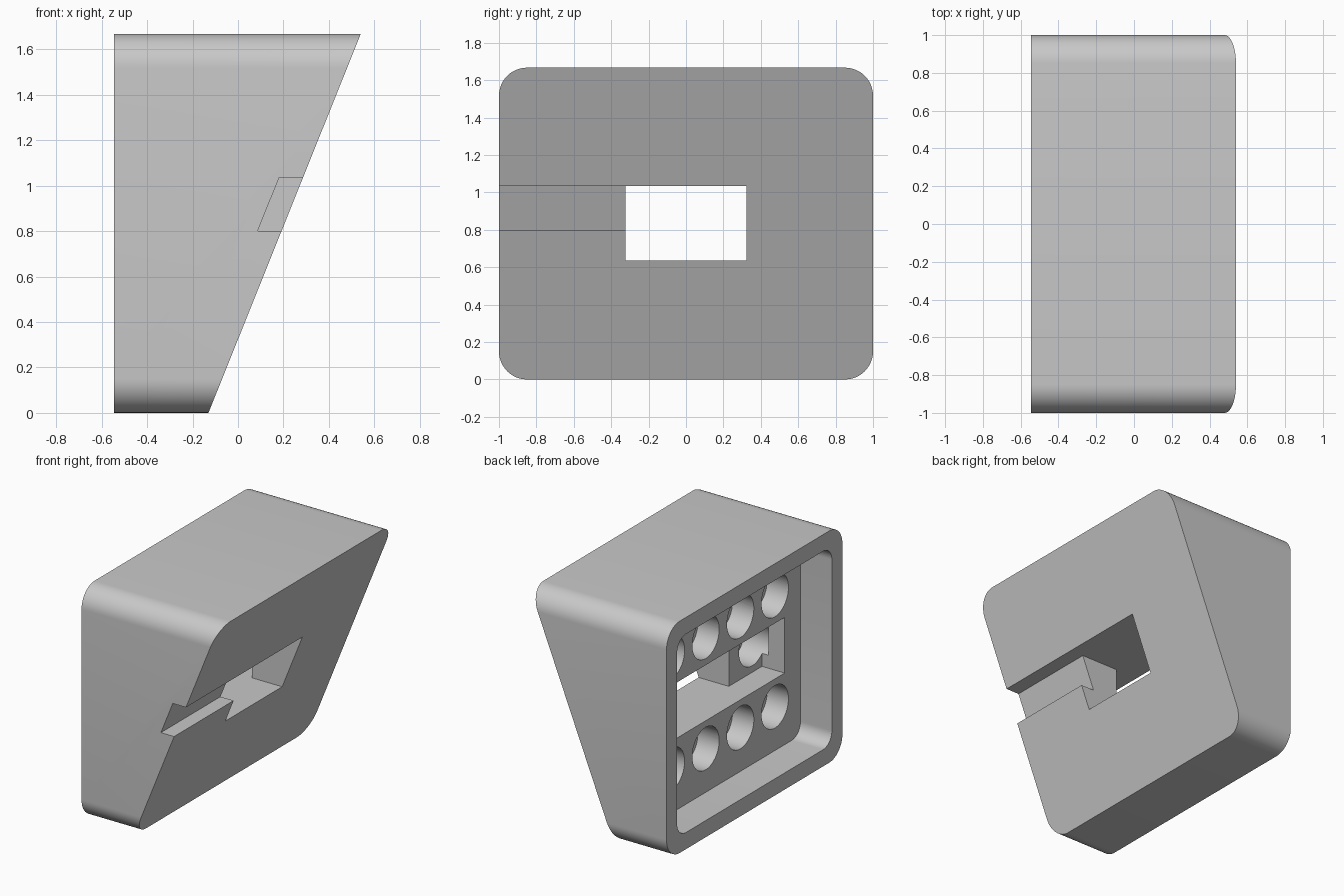
import bpy, bmesh
from math import sin, cos, pi, radians

cube = bpy.data.objects.get("Cube")
if cube:
    bpy.data.objects.remove(cube, do_unlink=True)

BACK = -0.545      # flat mounting face
HEIGHT = 1.667
MID = HEIGHT / 2
FLOOR = BACK + 0.25    # floor of the back recess
POCKET = FLOOR + 0.18  # floor of the middle pocket
HOLE_DEPTH = 0.17

grey = bpy.data.materials.new("plain grey")
grey.use_nodes = True
grey.diffuse_color = (0.58, 0.58, 0.58, 1)
grey.node_tree.nodes["Principled BSDF"].inputs["Base Color"].default_value = (0.58, 0.58, 0.58, 1)


def slant(z):
    """x of the sloping front face at height z"""
    return -0.13 + 0.67 * z / HEIGHT


def flat(x):
    return lambda z: x


def rounded(half_y, half_z, r, steps=12):
    """Rounded rectangle around the middle, as (y, z) points"""
    pts = []
    for i, (sy, sz) in enumerate([(1, 1), (-1, 1), (-1, -1), (1, -1)]):
        for k in range(steps + 1):
            a = pi / 2 * (i + k / steps)
            pts.append((sy * (half_y - r) + r * cos(a), MID + sz * (half_z - r) + r * sin(a)))
    return pts


def rect(y0, y1, z0, z1):
    return [(y0, z0), (y1, z0), (y1, z1), (y0, z1)]


def circle(y, z, r, n=40):
    return [(y + r * cos(2 * pi * k / n), z + r * sin(2 * pi * k / n)) for k in range(n)]


def prism(name, pts, x0, x1):
    """Extrude a (y, z) outline along x between two end surfaces"""
    bm = bmesh.new()
    a = [bm.verts.new((x0(z), y, z)) for y, z in pts]
    b = [bm.verts.new((x1(z), y, z)) for y, z in pts]
    bm.faces.new(a)
    bm.faces.new(b)
    for i in range(len(pts)):
        j = (i + 1) % len(pts)
        bm.faces.new((a[i], a[j], b[j], b[i]))
    bmesh.ops.recalc_face_normals(bm, faces=bm.faces)
    mesh = bpy.data.meshes.new(name)
    bm.to_mesh(mesh)
    bm.free()
    mesh.materials.append(grey)
    ob = bpy.data.objects.new(name, mesh)
    bpy.context.collection.objects.link(ob)
    return ob


def cut(target, cutter):
    cutter.hide_render = True
    mod = target.modifiers.new("cut", "BOOLEAN")
    mod.operation = "DIFFERENCE"
    mod.solver = "EXACT"
    mod.object = cutter
    bpy.context.view_layer.objects.active = target
    bpy.ops.object.modifier_apply(modifier=mod.name)
    bpy.data.objects.remove(cutter, do_unlink=True)


# Wedge-shaped body with rounded long edges
body = prism("wedge_body", rounded(1, MID, 0.15), flat(BACK), slant)

# Recess in the back, leaving a rim
cut(body, prism("recess_cutter", rounded(0.88, MID - 0.12, 0.1), flat(BACK - 0.1), flat(FLOOR)))

# Wide pocket in the recess floor, and the window through to the slope
cut(body, prism("pocket_cutter", rect(-0.7, 0.7, 0.635, 1.035), flat(FLOOR - 0.1), flat(POCKET)))
cut(body, prism("window_cutter", rect(-0.323, 0.323, 0.635, 1.035), flat(POCKET - 0.1), flat(0.8)))

# Cable channel along the slope, open at the front end
cut(body, prism("channel_cutter", rect(-1.1, -0.25, 0.8, 1.035),
                lambda z: slant(z) - 0.105, lambda z: slant(z) + 0.3))

# Round sockets: a row above and below, and one at each end of the pocket
for row in (-1, 0, 1):
    for y in (-0.59, -0.197, 0.197, 0.59):
        if row == 0 and abs(y) < 0.4:
            continue
        start = FLOOR if row else POCKET
        cut(body, prism("socket_cutter", circle(y, 0.835 + 0.4 * row, 0.153),
                        flat(start - 0.05), flat(start + HOLE_DEPTH)))

bpy.ops.object.select_all(action="DESELECT")
body.select_set(True)
bpy.context.view_layer.objects.active = body
bpy.ops.object.shade_smooth_by_angle(angle=radians(30))
